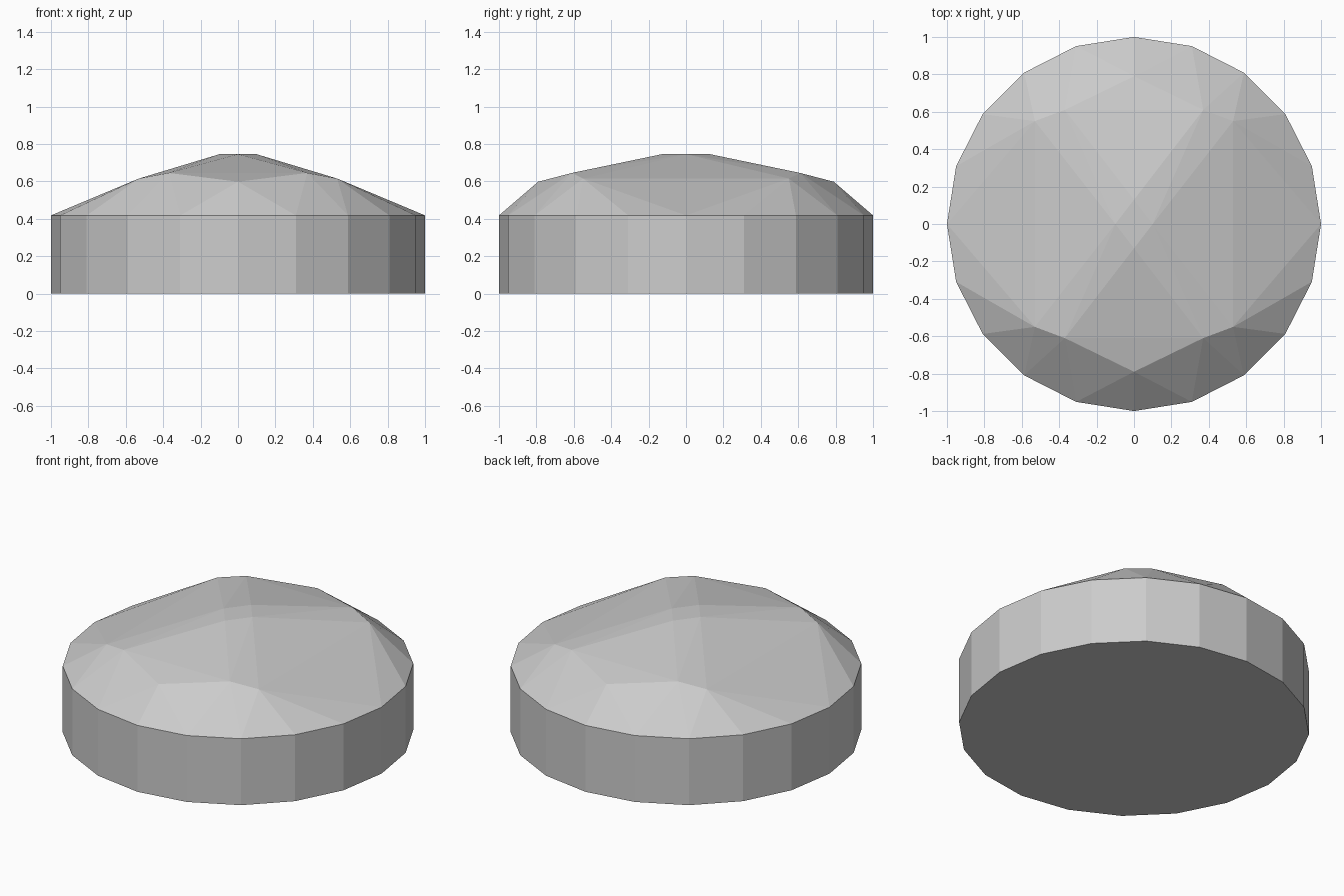
import bpy, bmesh, math

cube = bpy.data.objects.get("Cube")
if cube:
    bpy.data.objects.remove(cube, do_unlink=True)

# Plain grey material
grey = bpy.data.materials.new("light_grey")
grey.use_nodes = True
colour = (0.6, 0.6, 0.6, 1)
grey.diffuse_color = colour
grey.node_tree.nodes["Principled BSDF"].inputs["Base Color"].default_value = colour

SIDES, RIM = 20, 0.418
bm = bmesh.new()

# Round drum: bottom and rim rings
for z in (0, RIM):
    for i in range(SIDES):
        a = math.tau * i / SIDES
        bm.verts.new((math.cos(a), math.sin(a), z))

# Crown: one quarter mirrored, with a flat diamond on top and crossed bevelled ridges
crown = [(0.10, 0, 0.745), (0, 0.13, 0.745), (0.53, 0.55, 0.615),
         (0.37, 0.61, 0.645), (0, 0.79, 0.598)]
points = {(sx * x + 0.0, sy * y + 0.0, z) for x, y, z in crown for sx in (1, -1) for sy in (1, -1)}
for p in sorted(points):
    bm.verts.new(p)

# Wrap in facets and merge the coplanar ones
bmesh.ops.convex_hull(bm, input=bm.verts[:])
bmesh.ops.dissolve_limit(bm, angle_limit=math.radians(0.5), verts=bm.verts[:], edges=bm.edges[:])
bmesh.ops.recalc_face_normals(bm, faces=bm.faces[:])

mesh = bpy.data.meshes.new("faceted_dome")
bm.to_mesh(mesh)
bm.free()
mesh.materials.append(grey)
bpy.context.collection.objects.link(bpy.data.objects.new("faceted_dome", mesh))
